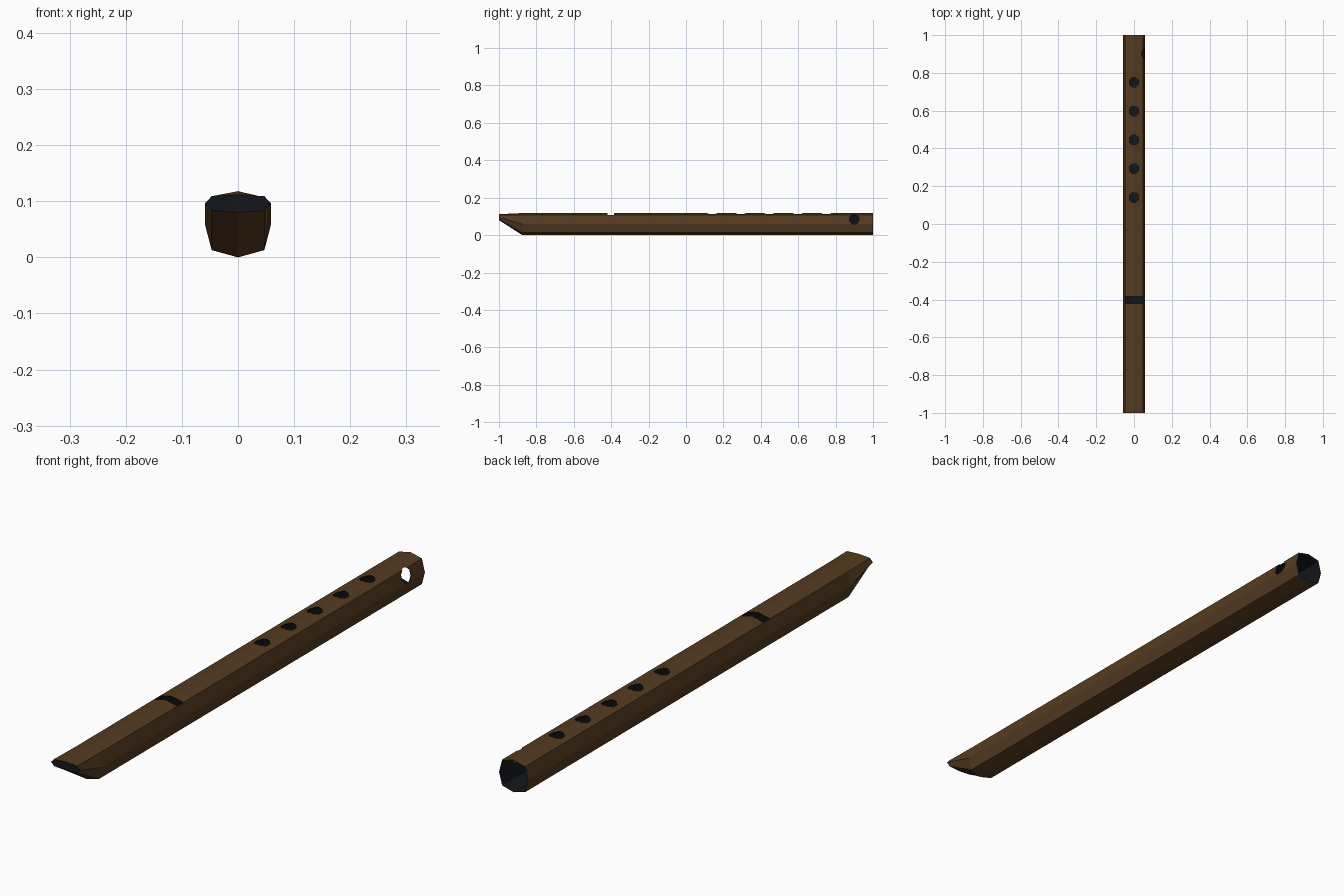
import bpy, bmesh, math
from mathutils import Matrix

if "Cube" in bpy.data.objects:
    bpy.data.objects.remove(bpy.data.objects["Cube"])

def material(name, color):
    m = bpy.data.materials.new(name)
    m.diffuse_color = color
    m.use_nodes = True
    m.node_tree.nodes["Principled BSDF"].inputs["Base Color"].default_value = m.diffuse_color
    return m

WOOD = material("dark_wood", (0.09, 0.043, 0.014, 1))
DARK = material("dark_bore", (0.006, 0.008, 0.011, 1))

def make_object(name, bm, mats):
    bmesh.ops.recalc_face_normals(bm, faces=bm.faces[:])
    me = bpy.data.meshes.new(name)
    bm.to_mesh(me)
    bm.free()
    for m in mats:
        me.materials.append(m)
    ob = bpy.data.objects.new(name, me)
    bpy.context.collection.objects.link(ob)
    return ob

# Eight-sided section: (x, z) relative to the tube centre
SECTION = [(0, 0.059), (0.047, 0.048), (0.059, 0), (0.047, -0.046),
           (0, -0.059), (-0.047, -0.046), (-0.059, 0), (-0.047, 0.048)]

def loft(name, stations, mats):
    """Stations are (y, centre z, x scale, z scale)."""
    bm = bmesh.new()
    rings = [[bm.verts.new((x * sx, y, cz + z * sz)) for x, z in SECTION]
             for y, cz, sx, sz in stations]
    for a, b in zip(rings, rings[1:]):
        for i in range(8):
            j = (i + 1) % 8
            bm.faces.new((a[i], a[j], b[j], b[i]))
    bm.faces.new(rings[0])
    bm.faces.new(rings[-1])
    return make_object(name, bm, mats)

def cut(target, cutter):
    mod = target.modifiers.new("cut", 'BOOLEAN')
    mod.operation = 'DIFFERENCE'
    mod.solver = 'EXACT'
    mod.material_mode = 'TRANSFER'
    mod.object = cutter
    bpy.context.view_layer.objects.active = target
    bpy.ops.object.modifier_apply(modifier=mod.name)
    bpy.data.objects.remove(cutter)

def hole_cutter(matrix, radius):
    bm = bmesh.new()
    bmesh.ops.create_cone(bm, cap_ends=True, segments=8, radius1=radius,
                          radius2=radius, depth=0.05,
                          matrix=matrix @ Matrix.Rotation(math.pi / 8, 4, 'Z'))
    return make_object("hole_cutter", bm, [DARK])

# Body with bevelled mouthpiece
body = loft("flute_body", [(-1, 0.096, 1, 0.27), (-0.875, 0.059, 1, 1),
                           (1, 0.059, 1, 1)], [WOOD, DARK])
for p in body.data.polygons:
    if p.normal.y < -0.99:
        p.material_index = 1

# Hollow bore, open at the far end
cut(body, loft("bore_cutter", [(-0.86, 0.059, 0.95, 0.95),
                               (1.1, 0.059, 0.95, 0.95)], [DARK]))

# Five finger holes along the top
for y in (0.14, 0.293, 0.445, 0.598, 0.75):
    cut(body, hole_cutter(Matrix.Translation((0, y, 0.118)), 0.027))

# Side hole near the open end
cut(body, hole_cutter(Matrix.Translation((0.054, 0.9, 0.085))
                      @ Matrix.Rotation(math.radians(76), 4, 'Y'), 0.028))

# Sound slot across the top
bm = bmesh.new()
bmesh.ops.create_cube(bm, size=1, matrix=Matrix.Translation((0, -0.402, 0.118))
                      @ Matrix.Diagonal((0.093, 0.036, 0.032, 1)))
cut(body, make_object("slot_cutter", bm, [DARK]))
